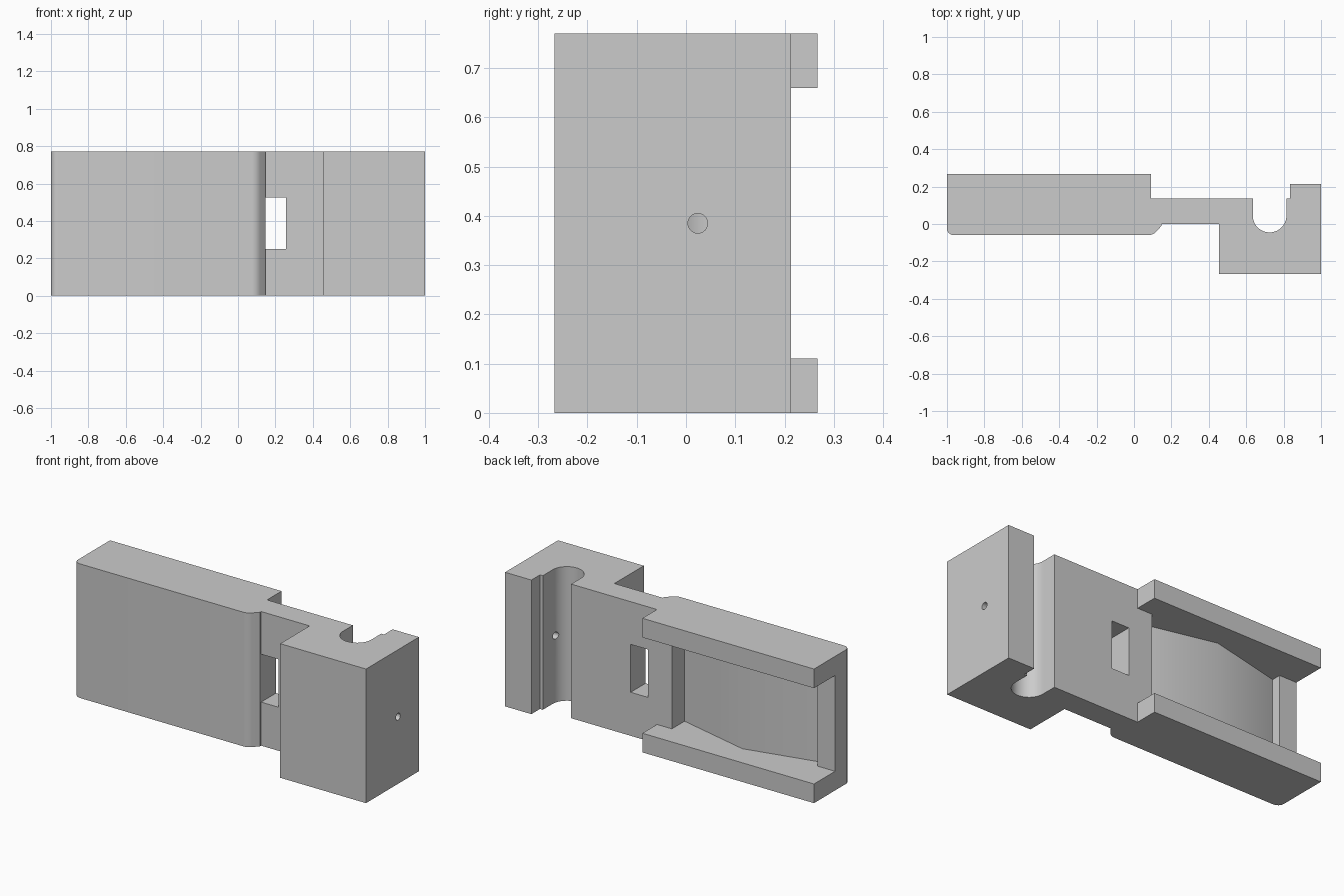
import bpy, bmesh
from math import radians, sin, cos, pi
from mathutils import Matrix

cube = bpy.data.objects.get("Cube")
if cube:
    bpy.data.objects.remove(cube, do_unlink=True)

HEIGHT = 0.77

grey = bpy.data.materials.new("plain grey")
grey.use_nodes = True
grey.diffuse_color = (0.6, 0.6, 0.6, 1)
bsdf = next(n for n in grey.node_tree.nodes if n.type == 'BSDF_PRINCIPLED')
bsdf.inputs["Base Color"].default_value = (0.6, 0.6, 0.6, 1)


def arc(cx, cy, rx, ry, start, end, steps):
    """Points along an elliptical arc, angles in degrees."""
    angles = [radians(start + (end - start) * i / steps) for i in range(steps + 1)]
    return [(cx + rx * cos(a), cy + ry * sin(a)) for a in angles]


def finish(name, bm):
    bmesh.ops.recalc_face_normals(bm, faces=bm.faces)
    mesh = bpy.data.meshes.new(name)
    bm.to_mesh(mesh)
    bm.free()
    mesh.materials.append(grey)
    obj = bpy.data.objects.new(name, mesh)
    bpy.context.collection.objects.link(obj)
    return obj


def prism(name, outline, z0, z1):
    """Extrude a plan outline upwards from z0 to z1."""
    bm = bmesh.new()
    face = bm.faces.new([bm.verts.new((x, y, z0)) for x, y in outline])
    top = bmesh.ops.extrude_face_region(bm, geom=[face])["geom"]
    verts = [v for v in top if isinstance(v, bmesh.types.BMVert)]
    bmesh.ops.translate(bm, verts=verts, vec=(0, 0, z1 - z0))
    return finish(name, bm)


def cut(target, cutter):
    """Subtract the cutter and remove it."""
    mod = target.modifiers.new("cut", 'BOOLEAN')
    mod.operation = 'DIFFERENCE'
    mod.solver = 'EXACT'
    mod.object = cutter
    bpy.context.view_layer.objects.active = target
    bpy.ops.object.modifier_apply(modifier=mod.name)
    bpy.data.objects.remove(cutter, do_unlink=True)


# Plan outline: channel section, thin strap, then clamp block with round groove
outline = [(-1, 0.267), (0.09, 0.267), (0.09, 0.135), (0.635, 0.135)]
outline += arc(0.725, 0.045, 0.09, 0.09, 180, 360, 24)
outline += [(0.815, 0.135), (0.833, 0.135), (0.833, 0.213), (1, 0.213),
            (1, -0.267), (0.455, -0.267), (0.455, 0), (0.147, 0), (0.147, -0.01)]
outline += arc(0.075, 0, 0.06, 0.06, -45, -90, 6)
outline += arc(-0.96, -0.025, 0.04, 0.035, -90, -180, 8)
body = prism("clamp_body", outline, 0, HEIGHT)

# Open channel with a ridged floor and a low lip at the outer end
channel = [(0.2, 0.4), (0.2, 0.135), (-0.005, 0.135), (-0.005, 0.02), (-0.445, 0.125),
           (-0.89, 0.022), (-0.89, 0.076), (-1.1, 0.076), (-1.1, 0.4)]
cut(body, prism("channel_cutter", channel, 0.11, 0.66))

# Rectangular window through the strap
window = [(0.147, -0.2), (0.257, -0.2), (0.257, 0.2), (0.147, 0.2)]
cut(body, prism("window_cutter", window, 0.25, 0.525))

# Small pin hole from the end face into the groove
bm = bmesh.new()
bmesh.ops.create_cone(bm, cap_ends=True, segments=24, radius1=0.02, radius2=0.02, depth=0.35,
                      matrix=Matrix.Translation((0.925, 0.024, HEIGHT / 2)) @ Matrix.Rotation(pi / 2, 4, 'Y'))
cut(body, finish("pin_hole_cutter", bm))

# Smooth the curved walls, keep the hard edges
body.data.polygons.foreach_set("use_smooth", [True] * len(body.data.polygons))
body.data.set_sharp_from_angle(angle=radians(30))
